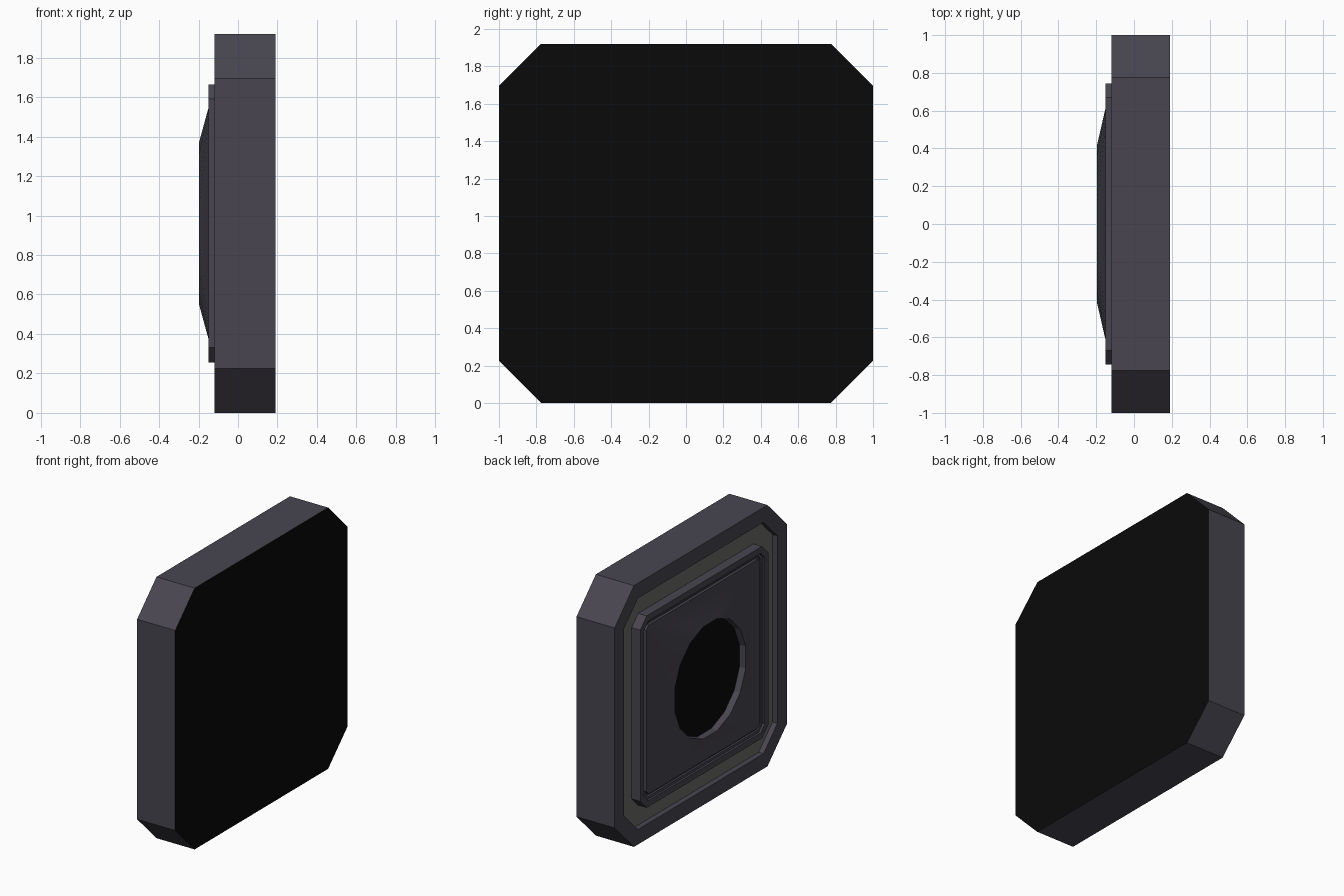
import bpy, bmesh, math

if "Cube" in bpy.data.objects:
    bpy.data.objects.remove(bpy.data.objects["Cube"])

CZ = 0.96  # centre height


def material(name, rgb):
    m = bpy.data.materials.new(name)
    m.diffuse_color = (*rgb, 1)
    m.use_nodes = True
    m.node_tree.nodes["Principled BSDF"].inputs["Base Color"].default_value = m.diffuse_color
    return m


DARK = material("dark_plastic", (0.065, 0.06, 0.08))
BLACK = material("black_glass", (0.003, 0.003, 0.003))
GREY = material("grey_trim", (0.15, 0.15, 0.145))


def octagon(inset, x):
    """Chamfered rectangle, inset evenly from the outer outline."""
    a, b = 1 - inset, 0.96 - inset
    c = max(0.225 - inset * (2 - math.sqrt(2)), 0.02)
    pts = [(a, b - c), (a - c, b), (c - a, b), (-a, b - c),
           (-a, c - b), (c - a, -b), (a - c, -b), (a, c - b)]
    return [(x, y, CZ + z) for y, z in pts]


def circle(r, x, n=16):
    ang = [math.tau * (i + 0.5) / n for i in range(n)]
    return [(x, r * math.cos(t), CZ + r * math.sin(t)) for t in ang]


def build(name, mat, rings=(), cap_start=False, cap_end=False, lofts=()):
    """Skin successive rings; lofts join an octagon to a 16-sided circle."""
    bm = bmesh.new()
    loops = [[bm.verts.new(p) for p in ring] for ring in rings]
    for k, (A, B) in enumerate(zip(loops, loops[1:])):
        if len(A) == len(B):
            n = len(A)
            for i in range(n):
                j = (i + 1) % n
                bm.faces.new((A[j], A[i], B[i], B[j]))
        else:
            for q in range(4):
                # chamfer, then the long side with its two corner triangles
                a, b, c = A[2 * q], A[2 * q + 1], A[(2 * q + 2) % 8]
                v = [B[(1 + 4 * q + s) % 16] for s in range(5)]
                bm.faces.new((b, a, v[0], v[1]))
                bm.faces.new((b, v[1], v[2]))
                bm.faces.new((c, b, v[2], v[3]))
                bm.faces.new((c, v[3], v[4]))
    if cap_start:
        bm.faces.new(loops[0])
    if cap_end:
        bm.faces.new(loops[-1][::-1])
    me = bpy.data.meshes.new(name)
    bm.to_mesh(me)
    bm.free()
    me.materials.append(mat)
    ob = bpy.data.objects.new(name, me)
    bpy.context.collection.objects.link(ob)
    return ob


# glossy front plate
build("front_glass", BLACK, [octagon(0, 0.19)], cap_start=True)

# thick housing with a raised outer rim at the back
build("housing", DARK, [octagon(0, 0.19), octagon(0, -0.12),
                        octagon(0.11, -0.12), octagon(0.11, -0.08)])

# light trim on the floor of the recess
build("recess_trim", GREY, [octagon(0.11, -0.08), octagon(0.255, -0.08)])

# raised frame stepping down to a groove
build("stepped_frame", DARK, [octagon(d, x) for d, x in (
    (0.255, -0.08), (0.255, -0.15), (0.30, -0.15), (0.30, -0.135),
    (0.32, -0.135), (0.32, -0.12), (0.34, -0.12))])

# panel rising from a rectangle to a round opening
panel = build("domed_panel", DARK, [octagon(0.34, -0.12), octagon(0.34, -0.14),
                                    circle(0.42, -0.197)])
bpy.context.view_layer.objects.active = panel
panel.select_set(True)
bpy.ops.object.shade_smooth_by_angle(angle=math.radians(30))

# round well and its black floor
build("well_wall", DARK, [circle(0.42, -0.197), circle(0.415, -0.15)])
build("well_floor", BLACK, [circle(0.415, -0.15)], cap_end=True)
